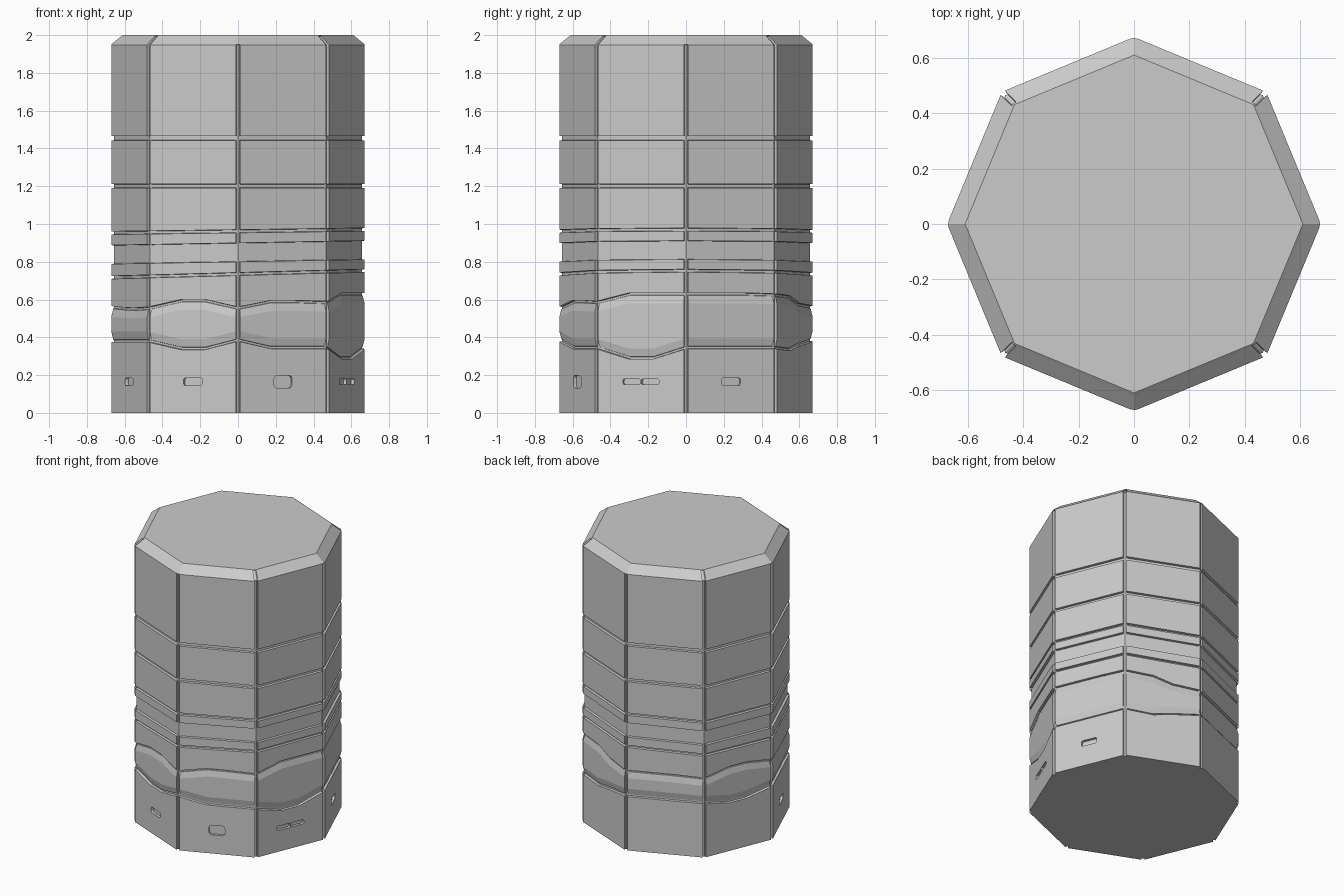
import bpy, bmesh
from math import radians, cos, sin, pi
from mathutils import Vector, Matrix

if "Cube" in bpy.data.objects:
    bpy.data.objects.remove(bpy.data.objects["Cube"])

R, A = 0.675, 0.675 * cos(pi / 8)     # corner radius and apothem of the octagon
DEEP = 0.016                          # groove depth

# Wavy band heights: corner, 37 % and 63 % of each face, counter-clockwise from +x
UPPER = [(.63, .63, .63), (.625, .615, .575), (.56, .56, .56), (.555, .59, .59),
         (.56, .552, .55), (.555, .595, .595), (.555, .59, .59), (.585, .63, .63)]
LOWER = [(.345, .345, .345), (.345, .335, .36), (.385, .385, .385), (.385, .345, .345),
         (.38, .38, .38), (.38, .34, .34), (.385, .345, .345), (.345, .29, .29)]

# Levels: mode, height (or offset from the wave), inset, tilt, grooved corners
ALL, DIAG, NONE = 2, 1, 0
levels = [("flat", 0, 0, 0, ALL)]
levels += [("low", -.006, 0, 0, ALL), ("low", -.004, DEEP, 0, ALL),
           ("low", .006, DEEP, 0, ALL), ("low", .008, .010, 0, ALL), ("low", .05, 0, 0, ALL),
           ("up", -.05, 0, 0, ALL), ("up", -.008, .010, 0, ALL), ("up", -.006, DEEP, 0, ALL),
           ("up", .004, DEEP, 0, ALL), ("up", .006, 0, 0, ALL)]


def groove(z0, z1, tilt=0.0):
    for z, d in ((z0, 0), (z0 + .002, DEEP), (z1 - .002, DEEP), (z1, 0)):
        levels.append(("flat", z, d, tilt, ALL))


groove(.727, .743, .018)
levels.append(("flat", .750, 0, .016, ALL))
groove(.800, .900, .012)
groove(.953, .970, .009)
groove(1.19, 1.212)
groove(1.442, 1.467)
levels += [("flat", 1.948, 0, 0, ALL), ("flat", 1.950, .002, 0, DIAG),
           ("flat", 1.993, .052, 0, DIAG), ("flat", 1.995, .054, 0, NONE),
           ("flat", 2.0, .06, 0, NONE)]

# Stations around the ring: (face, position along it, groove role)
L = 2 * R * sin(pi / 8)
E, G = .012 / L, .010 / L
stations = []
for k in range(8):
    stations += [(k, 0, True), (k, G, True), (k, E, False), (k, .37, False),
                 (k, .63, False), (k, 1 - E, False), (k, 1 - G, True)]


def wave(table, k, u):
    pts = [(0, table[k][0]), (.37, table[k][1]), (.63, table[k][2]),
           (1, table[(k + 1) % 8][0])]
    for (a, za), (b, zb) in zip(pts, pts[1:]):
        if u <= b:
            return za + (zb - za) * (u - a) / (b - a)


def point(level, station):
    mode, z, inset, tilt, grooved = level
    k, u, in_groove = station
    diagonal = (k + (u > .5)) % 2 == 1
    if in_groove and (grooved == ALL or (grooved == DIAG and diagonal)):
        inset = max(inset, DEEP) if grooved == ALL else inset + DEEP
    a, b = k * pi / 4, (k + 1) * pi / 4
    p = Vector((cos(a), sin(a), 0)).lerp(Vector((cos(b), sin(b), 0)), u) * R * (A - inset) / A
    if mode == "flat":
        p.z = z + tilt * p.x / R
    else:
        p.z = z + wave(UPPER if mode == "up" else LOWER, k, u)
    return p


# Octagonal body with panel grooves
bm = bmesh.new()
rings = [[bm.verts.new(point(lv, st)) for st in stations] for lv in levels]
n = len(stations)
for lo, hi in zip(rings, rings[1:]):
    for i in range(n):
        j = (i + 1) % n
        bm.faces.new((lo[i], lo[j], hi[j], hi[i]))
bm.faces.new(rings[-1])
bm.faces.new(rings[0][::-1])
mesh = bpy.data.meshes.new("octagonal_body")
bm.to_mesh(mesh)
bm.free()
body = bpy.data.objects.new("octagonal_body", mesh)
bpy.context.collection.objects.link(body)

# Recessed slots near the base: face, shift along face, width, height
SLOTS = [(0, 0, .11, .04), (4, 0, .11, .04), (5, 0, .108, .04), (6, 0, .105, .068),
         (7, -.053, .1, .03), (7, .053, .1, .03)]
bm = bmesh.new()
for k, shift, w, h in SLOTS:
    ang = k * pi / 4 + pi / 8
    c = min(w, h) * .3
    outline = []
    for sx, sz, start in ((1, 1, 0), (-1, 1, 90), (-1, -1, 180), (1, -1, 270)):
        for s in range(4):
            t = radians(start + 30 * s)
            outline.append((sx * (w / 2 - c) + c * cos(t), sz * (h / 2 - c) + c * sin(t)))
    turn = Matrix.Rotation(ang, 4, 'Z')
    front, back = [[bm.verts.new(turn @ Vector((d, y + shift, z + .165))) for y, z in outline]
                   for d in (A + .02, A - .018)]
    m = len(outline)
    bm.faces.new(front)
    bm.faces.new(back[::-1])
    for i in range(m):
        j = (i + 1) % m
        bm.faces.new((back[i], back[j], front[j], front[i]))
bmesh.ops.recalc_face_normals(bm, faces=bm.faces)
mesh = bpy.data.meshes.new("slot_cutter")
bm.to_mesh(mesh)
bm.free()
cutter = bpy.data.objects.new("slot_cutter", mesh)
bpy.context.collection.objects.link(cutter)
cutter.hide_render = True
cutter.display_type = 'WIRE'
mod = body.modifiers.new("slots", 'BOOLEAN')
mod.operation = 'DIFFERENCE'
mod.solver = 'EXACT'
mod.object = cutter
